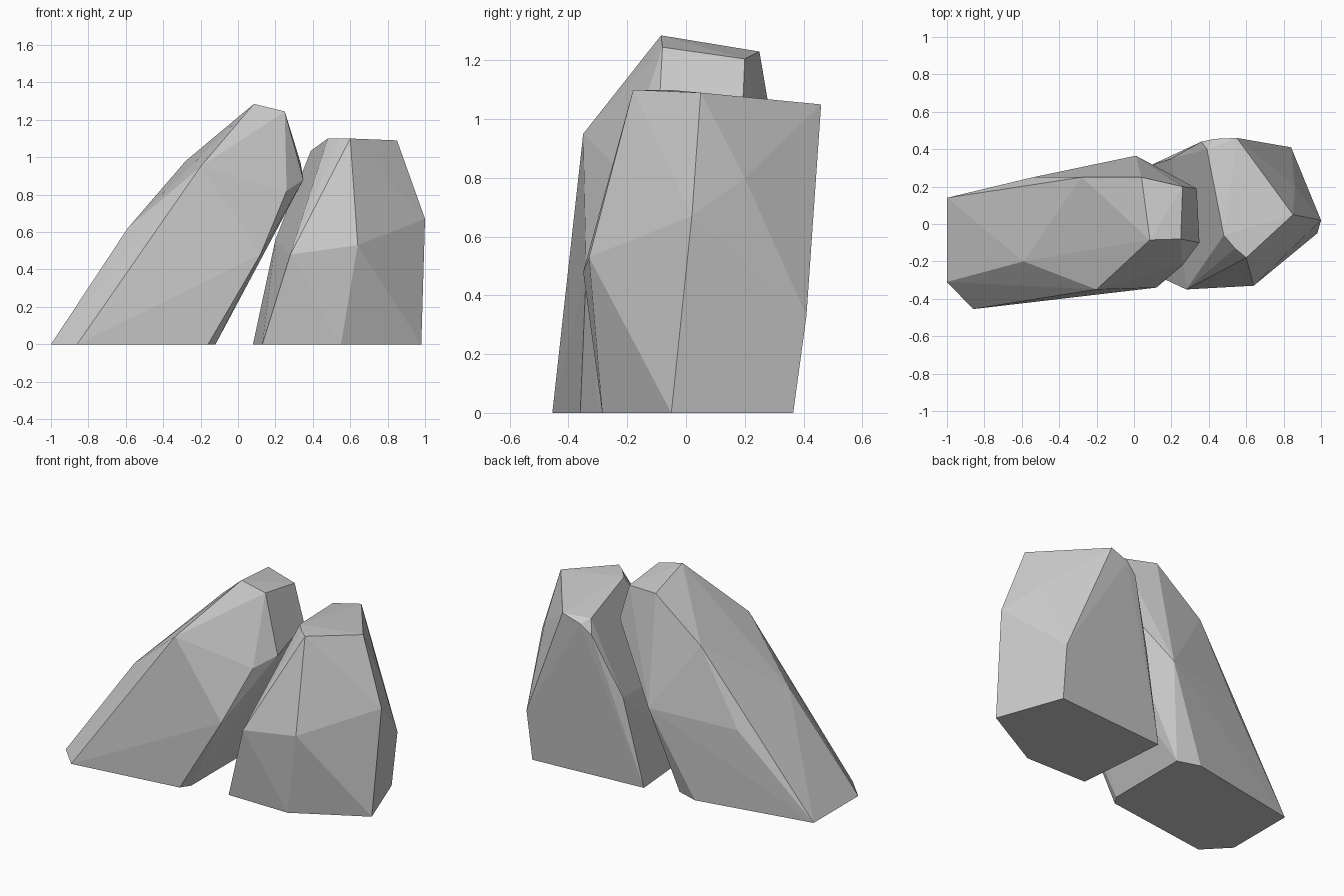
import bpy, bmesh, math

if "Cube" in bpy.data.objects:
    bpy.data.objects.remove(bpy.data.objects["Cube"])


def rock(name, points):
    """Faceted boulder: the convex hull of a few corner points."""
    bm = bmesh.new()
    for p in points:
        bm.verts.new(p)
    res = bmesh.ops.convex_hull(bm, input=bm.verts[:])
    loose = [v for v in bm.verts if not v.link_faces]
    bmesh.ops.delete(bm, geom=loose, context='VERTS')
    bmesh.ops.dissolve_limit(bm, angle_limit=math.radians(1.5),
                             verts=bm.verts[:], edges=bm.edges[:])
    bmesh.ops.recalc_face_normals(bm, faces=bm.faces[:])
    me = bpy.data.meshes.new(name)
    bm.to_mesh(me)
    bm.free()
    ob = bpy.data.objects.new(name, me)
    bpy.context.collection.objects.link(ob)
    return ob


# Leaning boulder on the left: base, middle, crown
rock("leaning_rock", [
    (-1, -.31, 0), (-.86, -.455, 0), (-.16, -.36, 0), (-.12, -.30, 0),
    (-.12, .236, 0), (-.26, .28, 0), (-1, .14, 0),
    (-.59, -.20, .62), (-.54, .25, .51), (.01, .365, .55), (.12, -.34, .48),
    (.26, -.22, .82), (.35, -.10, .88), (.335, .19, .97),
    (-.20, -.35, .95), (-.28, .25, .98),
    (.085, -.085, 1.285), (.04, .25, 1.23), (.25, -.08, 1.245), (.26, .20, 1.205),
])

# Upright boulder on the right: base, middle, crown
rock("upright_rock", [
    (.08, .31, 0), (.13, -.28, 0), (.55, -.285, 0), (.98, -.05, 0), (.83, .365, 0),
    (.20, .35, .56), (.28, -.35, .48), (.64, -.33, .53), (1, .02, .67),
    (.84, .41, .33), (.86, .20, .80),
    (.36, .44, .95), (.39, .40, 1.035), (.43, .455, 1.01), (.55, .46, 1.05),
    (.48, -.06, 1.10), (.54, -.13, 1.10), (.60, -.18, 1.10), (.85, .05, 1.09),
])
